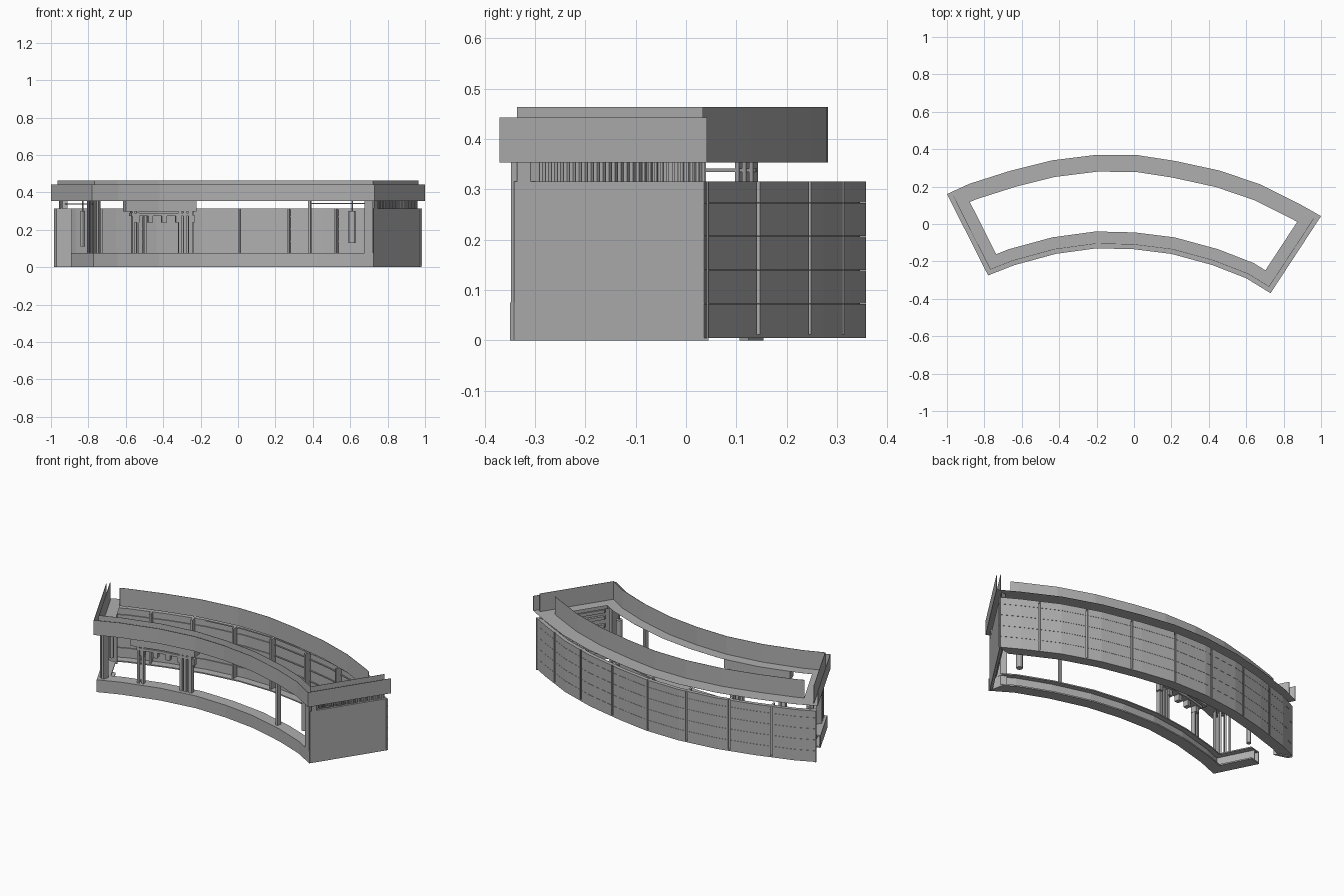
import bpy, bmesh, math
from mathutils import Vector

if "Cube" in bpy.data.objects:
    bpy.data.objects.remove(bpy.data.objects["Cube"])

# Outline of the kiosk, counter-clockwise: front arc (0-8), back arc (9-19)
FRONT = [(-.78, -.27), (-.64, -.215), (-.42, -.155), (-.2, -.125), (0, -.13),
         (.2, -.155), (.42, -.215), (.6, -.285), (.73, -.365)]
BACK = [(1, .047), (.88, .115), (.68, .215), (.46, .29), (.22, .342), (.02, .373),
        (-.2, .375), (-.44, .345), (-.66, .29), (-.88, .22), (-1, .165)]
P = [Vector((x, y - .005)) for x, y in FRONT + BACK]
N = len(P)
GREY = bpy.data.materials.new("dark_grey")
GREY.diffuse_color = (.43, .43, .43, 1)
GREY.use_nodes = True
GREY.node_tree.nodes["Principled BSDF"].inputs["Base Color"].default_value = GREY.diffuse_color


def corner(i, d):
    """Outline vertex i, mitred inward by d."""
    a, b, c = P[(i - 1) % N], P[i % N], P[(i + 1) % N]
    u, v = (b - a).normalized(), (c - b).normalized()
    n1, n2 = Vector((-u.y, u.x)), Vector((-v.y, v.x))
    return b + (n1 + n2) * (d / (1 + n1.dot(n2)))


def pt(s, d):
    i = math.floor(s)
    return corner(i, d).lerp(corner(i + 1, d), s - i)


def span(a, b):
    """Path parameters from a to b with every outline vertex between."""
    return [a] + [i for i in range(math.floor(a) + 1, math.ceil(b))] + [b]


def at_x(x, lo, hi):
    for i in range(lo, hi):
        a, b = P[i].x, P[i + 1].x
        if min(a, b) <= x <= max(a, b):
            return i + (x - a) / (b - a)
    return lo


def front(x):
    return at_x(x, 0, 8)


def back(x):
    return at_x(x, 9, 19)


def seg(s, w):
    """Short span of width w centred on s."""
    h = w / 2 / (P[(math.floor(s) + 1) % N] - P[math.floor(s) % N]).length
    return span(s - h, s + h)


def part(name, strips, dy=0):
    """Mesh of prisms that follow the outline: (params, d0, d1, z0, z1)."""
    bm = bmesh.new()
    for ps, d0, d1, z0, z1 in strips:
        rings = []
        for s in ps:
            o, q = pt(s, d0), pt(s, d1)
            rings.append([bm.verts.new((p.x, p.y + dy, z)) for p, z in
                          ((o, z0), (q, z0), (q, z1), (o, z1))])
        for a, b in zip(rings, rings[1:]):
            for k in range(4):
                m = (k + 1) % 4
                bm.faces.new((a[k], a[m], b[m], b[k]))
        bm.faces.new(rings[0][::-1])
        bm.faces.new(rings[-1])
    bmesh.ops.recalc_face_normals(bm, faces=bm.faces)
    me = bpy.data.meshes.new(name)
    bm.to_mesh(me)
    bm.free()
    me.materials.append(GREY)
    bpy.context.collection.objects.link(bpy.data.objects.new(name, me))


def cylinder(name, x, y, r, z0, z1):
    bpy.ops.mesh.primitive_cylinder_add(vertices=12, radius=r, depth=z1 - z0,
                                        location=(x, y, (z0 + z1) / 2))
    ob = bpy.context.object
    ob.name = name
    ob.data.materials.append(GREY)
    bpy.ops.object.shade_smooth_by_angle()


# Roof: soffit ring, outer fascia, raised parapet and back band
part("soffit", [(span(0, 20), 0, .09, .353, .3535)])
part("fascia", [(span(19, 29), 0, .002, .353, .443)])
part("parapet", [(span(19, 29), .025, .027, .353, .463)])
part("back_band", [(span(9, 19), .088, .09, .353, .463)])

# Back wall: seven-odd bays of stacked boards over a recessed backing
rows = [.005, .073, .14, .207, .274, .316]
breaks = [back(x) for x in (.79, .54, .28, .01, -.25, -.51, -.75)]
bays = list(zip([9] + [seg(s, .012)[-1] for s in breaks],
                [seg(s, .012)[0] for s in breaks] + [19]))
part("back_wall_boards", [(span(a, b), .012, .018, z, t - .001)
                          for a, b in bays for z, t in zip(rows, rows[1:])])
part("back_wall_backing", [(span(9, 19), .024, .028, .005, .315)])
part("back_wall_channels", [(span(9, 19), .012, .075, .005, .012),
                            (span(9, 19), .018, .035, .308, .315)])
part("back_wall_rails", [(span(9.1, 18.9), .026, .034, z - .005, z) for z in rows[1:5]])
part("back_wall_fins", [(seg(s, .012), .026, .065, .005, .315) for s in breaks])

# Front base channel and its continuation round the left end
base = span(19.42, 28)
part("base_channel", [(base, .015, .022, 0, .075), (base, .015, .085, .068, .075),
                      (base, .015, .085, 0, .008), (base, .05, .054, 0, .07)])

# Right end wall, column, louvres and inner slats
part("right_end_panels", [([8, 8.59], .015, .03, 0, .315),
                          ([8.592, 9], .015, .03, 0, .315)], .008)
part("right_front_column", [(seg(7.78, .06), .015, .07, 0, .353),
                            ([8.02, 8.09], .02, .05, .315, .353)])
part("right_louvres", [(seg(8.1 + .86 * k / 27, .008), .022, .04, .315, .353)
                       for k in range(28)], .015)
part("right_louvre_backing", [([8.04, 8.99], .04, .045, .315, .353)], .015)
part("right_inner_slats", [([8.1, 8.95], .03, .05, z, z + .02)
                           for z in (.05, .1, .15, .2, .25, .29)])

# Left end: wall return, corner posts, top rail and lattice
part("left_wall_return", [([19.0, 19.06], .012, .075, 0, .315)])
part("left_corner_posts", [(seg(s, .014), .03, .06, .07, .353)
                           for s in (19.8, 19.87, 19.95, 20.12)])
part("left_top_rail", [([19.0, 19.95], .04, .048, .334, .341)])
part("left_lattice", [(seg(s, .012), .03, .05, .315, .353) for s in (19.02, 19.06, 19.1)])

# Front posts and rail
part("front_posts", [(seg(front(x), w), .035, .06, .07, .353) for x, w in
                     ((-.55, .012), (-.525, .012), (-.305, .016), (-.28, .016),
                      (-.25, .022), (.37, .014))])
part("front_rail", [(span(front(.37), 7.9), .045, .05, .338, .343)])

# Service hood under the front soffit with its row of fittings
part("service_hood", [(span(front(-.59), front(-.22)), .03, .088, .298, .353),
                      (span(front(-.56), front(-.24)), .035, .08, .275, .29),
                      (span(front(-.56), front(-.24)), .05, .06, .285, .3)])
part("hood_fittings", [(seg(front(-.53 + .072 * k), .026), .04, .07, .24, .28)
                       for k in range(5)])

# Hanging dispensers at both ends
cylinder("left_dispenser", -.83, -.03, .013, .11, .3)
cylinder("right_dispenser", .61, -.23, .018, .13, .3)
cylinder("left_dispenser_hanger", -.83, -.03, .004, .3, .353)
cylinder("right_dispenser_hanger", .61, -.23, .004, .3, .353)
